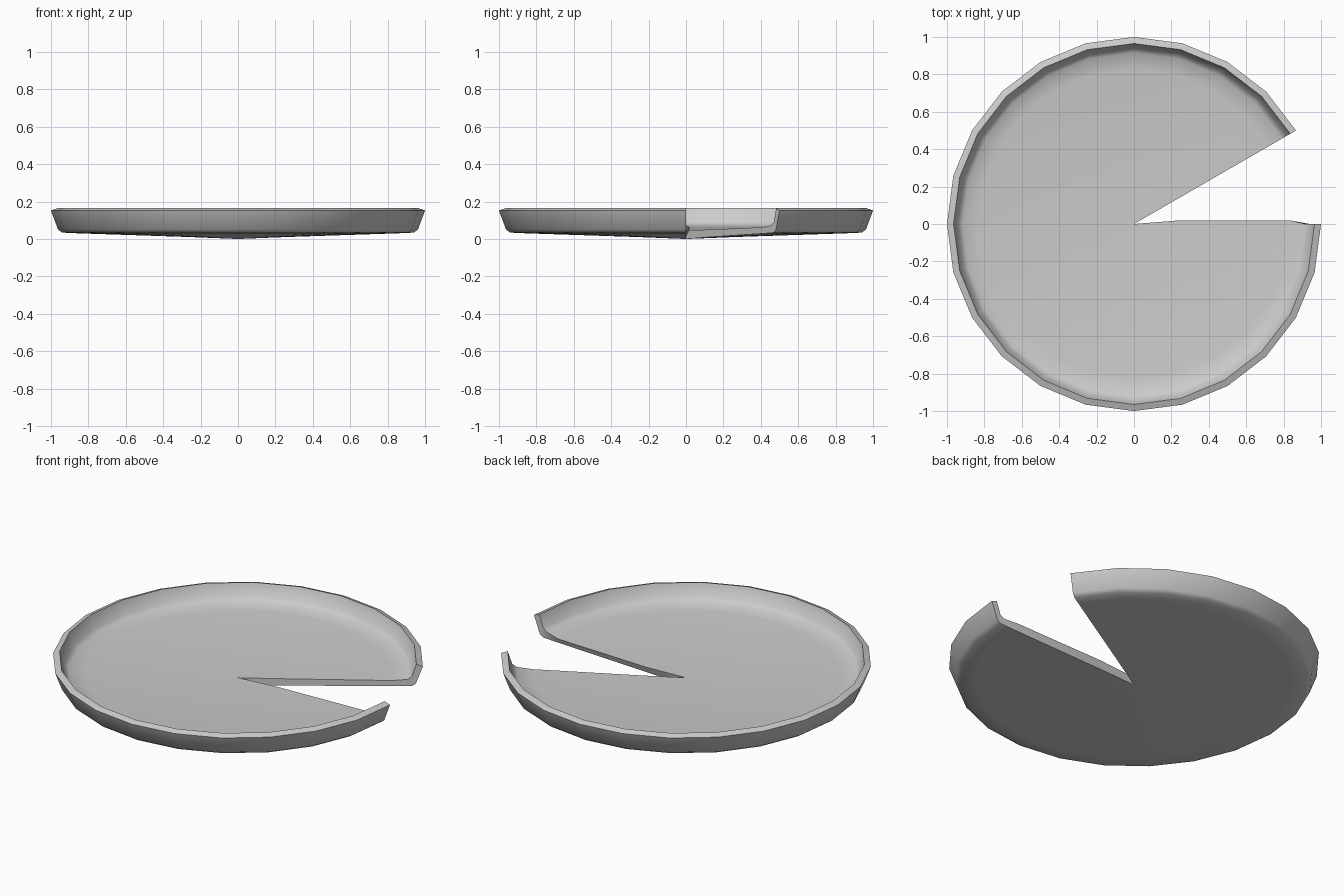
import bpy, bmesh, math

if "Cube" in bpy.data.objects:
    bpy.data.objects.remove(bpy.data.objects["Cube"])

SEGS, STEP = 22, math.radians(15)   # 24-sided disc, two sides cut out
START = math.radians(30)

# Matching (radius, z) profiles from the centre to the rim
upper = [(0, .046), (.25, .05), (.83, .063), (.915, .073), (.94, .09), (.965, .165)]
lower = [(0, .0), (.25, .01), (.85, .03), (.94, .034), (.962, .05), (1.0, .152)]

bm = bmesh.new()


def rings(profile, lift):
    """One vertex row per angle; every row shares the centre vertex."""
    centre = bm.verts.new((0, 0, profile[0][1]))
    rows = []
    for i in range(SEGS + 1):
        a = START + i * STEP
        row = [centre]
        for k, (r, z) in enumerate(profile[1:], 1):
            # the floor overhangs slightly along the last cut
            dy = lift if i == SEGS and k < 3 else 0
            row.append(bm.verts.new((r * math.cos(a), r * math.sin(a) + dy, z)))
        rows.append(row)
    return rows


def skin(rows):
    for a, b in zip(rows, rows[1:]):
        bm.faces.new((a[0], a[1], b[1]))
        for k in range(1, len(a) - 1):
            bm.faces.new((a[k], a[k + 1], b[k + 1], b[k]))


# Dish floor and underside
top, bottom = rings(upper, .02), rings(lower, 0)
skin(top)
skin(bottom)

# Rim lip
for i in range(SEGS):
    bm.faces.new((top[i][-1], bottom[i][-1], bottom[i + 1][-1], top[i + 1][-1]))

# Faces of the wedge cut
for i in (0, SEGS):
    for k in range(len(upper) - 1):
        bm.faces.new((top[i][k], top[i][k + 1], bottom[i][k + 1], bottom[i][k]))

bmesh.ops.recalc_face_normals(bm, faces=bm.faces)
mesh = bpy.data.meshes.new("cut_dish")
bm.to_mesh(mesh)
bm.free()
dish = bpy.data.objects.new("cut_dish", mesh)
bpy.context.collection.objects.link(dish)
bpy.context.view_layer.objects.active = dish
dish.select_set(True)
bpy.ops.object.shade_smooth_by_angle(angle=math.radians(50))
